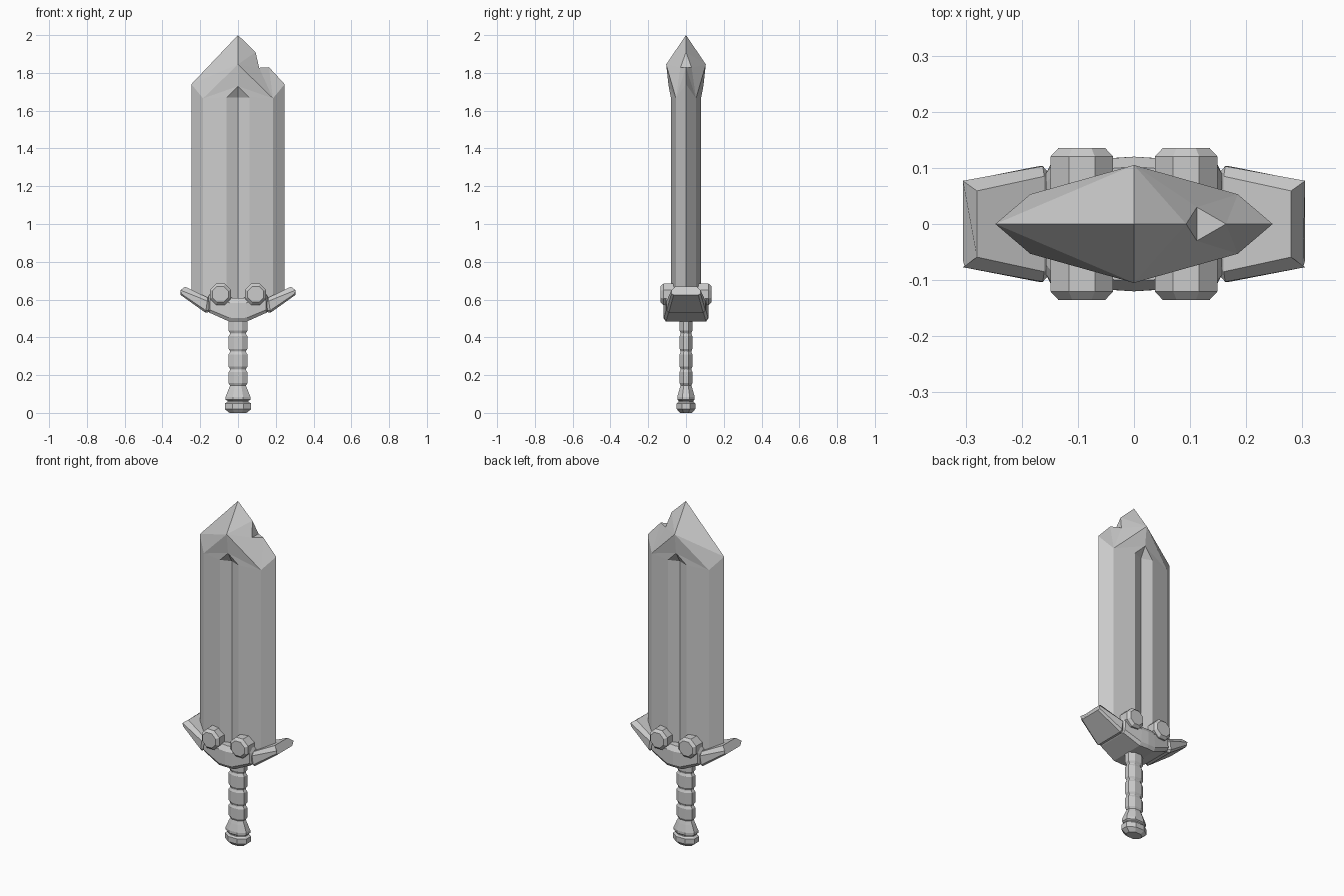
import bpy, bmesh
from math import cos, sin, pi

if "Cube" in bpy.data.objects:
    bpy.data.objects.remove(bpy.data.objects["Cube"])


def build(name, faces):
    """Make an object from faces given as lists of points, welded together."""
    bm = bmesh.new()
    for f in faces:
        bm.faces.new([bm.verts.new(p) for p in f])
    bmesh.ops.remove_doubles(bm, verts=bm.verts, dist=1e-5)
    bmesh.ops.recalc_face_normals(bm, faces=bm.faces)
    me = bpy.data.meshes.new(name)
    bm.to_mesh(me)
    bm.free()
    ob = bpy.data.objects.new(name, me)
    bpy.context.collection.objects.link(ob)
    return ob


def loft(name, rings):
    """Skin a row of equal-length closed rings and cap both ends."""
    faces = [rings[0], rings[-1]]
    for a, b in zip(rings, rings[1:]):
        n = len(a)
        faces += [[a[i], a[(i + 1) % n], b[(i + 1) % n], b[i]] for i in range(n)]
    return build(name, faces)


def octagon(rx, ry):
    return [(rx * cos(pi / 8 + i * pi / 4) / cos(pi / 8),
             ry * sin(pi / 8 + i * pi / 4) / cos(pi / 8)) for i in range(8)]


# Blade: fullered shaft, faceted point, chip on the right edge
tip, chip_top, chip_end = (0, 0, 2), (.093, 0, 1.91), (.164, 0, 1.83)
faces, bottom = [], []
for y in (-1, 1):
    ridge, apex, groove = (0, y * .105, 1.845), (0, y * .092, 1.73), (0, y * .057, 1.67)
    chip = (.112, y * .03, 1.827)
    for s in (-1, 1):
        edge, shoulder, rim = (s * .247, 0, 1.74), (s * .185, y * .053, 1.665), (s * .06, y * .08, 1.67)
        top = [edge, shoulder, rim, groove]
        low = [(p[0], p[1], z) for p, z in zip(top, (.63, .58, .56, .56))]
        for i in range(3):
            faces.append([top[i], top[i + 1], low[i + 1], low[i]])
        faces += [[rim, groove, apex], [shoulder, rim, apex], [shoulder, apex, ridge]]
        faces.append([low[0], low[1], low[2], low[3], (0, 0, .56)])
        if s < 0:
            faces += [[tip, edge, ridge], [edge, shoulder, ridge]]
        else:
            faces += [[tip, chip_top, ridge], [ridge, chip_top, chip], [ridge, chip, shoulder],
                      [chip, chip_end, shoulder], [chip_end, edge, shoulder]]
chips = [(.112, .03, 1.827), (.112, -.03, 1.827)]
faces += [[chip_top, *chips], [chip_end, *chips]]
build("blade", faces)


# Guard: bevelled cross-sections running along x
def guard_ring(x_low, z_low, x_top, z_top, y):
    def at(t, w):
        return (x_low + (x_top - x_low) * t, w, z_low + (z_top - z_low) * t)
    half = [(0, y - .012), (.15, y), (.78, y), (1, y - .018)]
    return [at(t, -w) for t, w in half] + [at(t, w) for t, w in reversed(half)]


spans = [(.157, .535, .157, .615, .09), (.15, .53, .145, .635, .105),
         (.05, .485, .04, .61, .117)]
loft("guard_body", [guard_ring(-a, b, -c, d, e) for a, b, c, d, e in spans]
     + [guard_ring(0, .485, 0, .608, .12)]
     + [guard_ring(*s) for s in reversed(spans)])

wing = [(.15, .535, .15, .60, .09), (.172, .53, .16, .61, .103),
        (.305, .625, .28, .668, .077)]
for s, side in ((-1, "left"), (1, "right")):
    rings = [guard_ring(s * a, b, s * c, d, e) for a, b, c, d, e in wing]
    # Outer lip of the wing tip
    rings[-1] = [(s * .305 if i in (2, 5) else x, y, .65 if i in (2, 5) else z)
                 for i, (x, y, z) in enumerate(rings[-1])]
    loft(side + "_guard_wing", rings)
    # Studs passing through the guard
    loft(side + "_stud", [[(s * .093 + x, y, .628 + z) for x, z in octagon(r, r)]
                          for y, r in ((-.135, .042), (-.12, .056), (.12, .056), (.135, .042))])


# Grip and pommel: flattened octagonal turnings
def turned(name, profile, ratio):
    loft(name, [[(x, y, z) for x, y in octagon(r, r * ratio)] for z, r in profile])


grip = []
for low, high in ((.145, .228), (.233, .322), (.327, .418), (.423, .51)):
    grip += [(low, .042), (low + .012, .05), (high - .012, .05), (high, .042)]
turned("grip", grip, .68)
turned("pommel", [(0, .045), (.02, .07), (.05, .07), (.058, .056), (.064, .056),
                  (.07, .066), (.085, .066), (.125, .05), (.147, .04)], .7)
